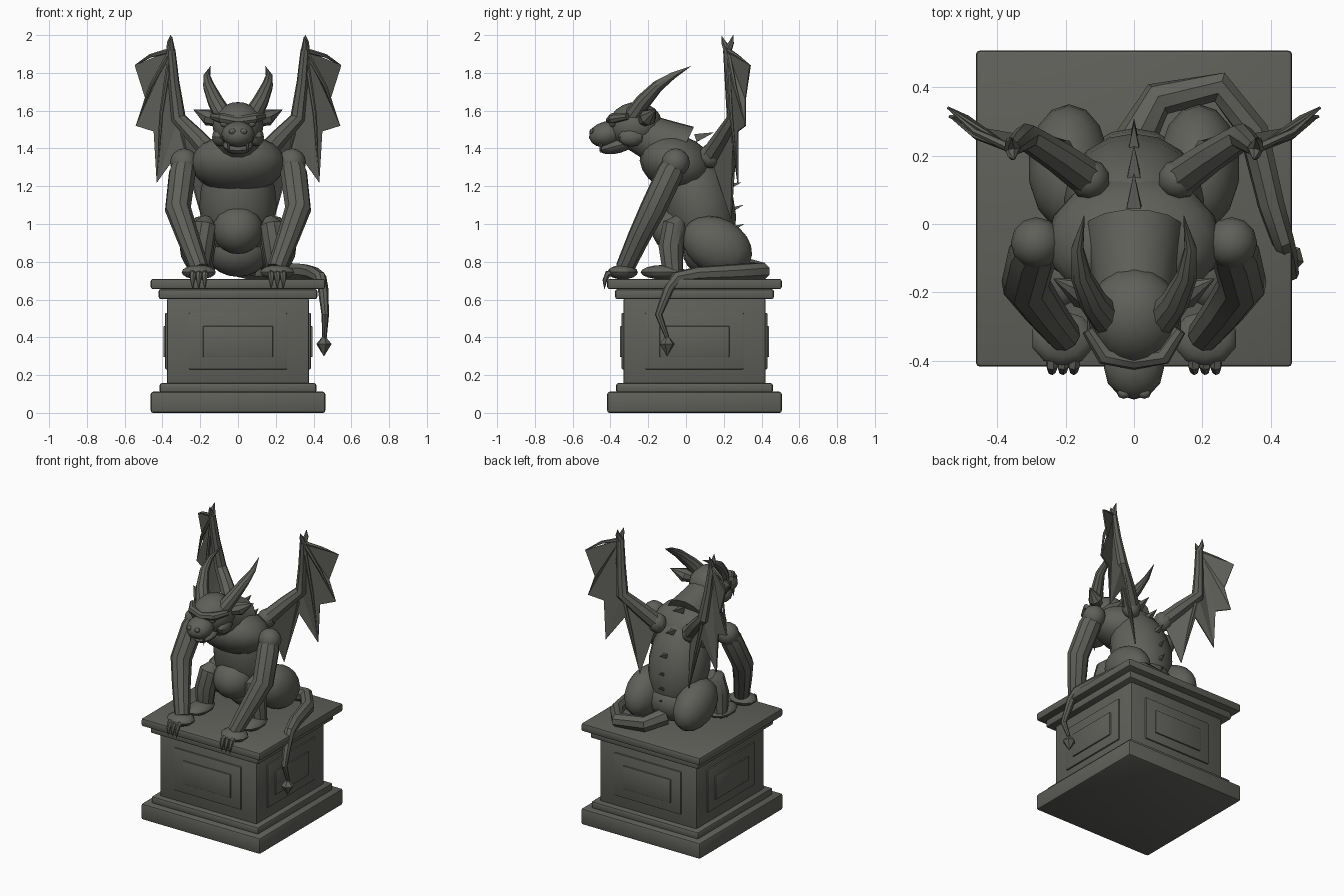
import bpy, bmesh, math
from mathutils import Vector, Matrix

if "Cube" in bpy.data.objects:
    bpy.data.objects.remove(bpy.data.objects["Cube"])

stone = bpy.data.materials.new("dark_stone")
stone.use_nodes = True
STONE = (0.115, 0.117, 0.102, 1)
stone.diffuse_color = STONE
stone.node_tree.nodes["Principled BSDF"].inputs["Base Color"].default_value = STONE


def finish(name, bm, mirror=False, smooth=35):
    bmesh.ops.recalc_face_normals(bm, faces=bm.faces)
    mesh = bpy.data.meshes.new(name)
    bm.to_mesh(mesh)
    bm.free()
    mesh.materials.append(stone)
    ob = bpy.data.objects.new(name, mesh)
    bpy.context.collection.objects.link(ob)
    bpy.ops.object.select_all(action='DESELECT')
    ob.select_set(True)
    bpy.context.view_layer.objects.active = ob
    if smooth:
        bpy.ops.object.shade_smooth_by_angle(angle=math.radians(smooth))
    if mirror:
        mod = ob.modifiers.new("Mirror", 'MIRROR')
        mod.use_mirror_merge = False
    return ob


def block(name, x, y0, y1, z0, z1, bevel=0.012):
    bm = bmesh.new()
    bmesh.ops.create_cube(bm, size=1)
    for v in bm.verts:
        v.co = Vector((v.co.x * 2 * x, (y0 + y1) / 2 + v.co.y * (y1 - y0),
                       (z0 + z1) / 2 + v.co.z * (z1 - z0)))
    bmesh.ops.bevel(bm, geom=bm.edges[:], offset=bevel, segments=2,
                    profile=0.5, affect='EDGES')
    return finish(name, bm)


def ball(name, centre, radii, tilt=0, mirror=False, turn=0, seg=16, rings=10):
    bm = bmesh.new()
    bmesh.ops.create_uvsphere(bm, u_segments=seg, v_segments=rings, radius=1)
    bm.transform(Matrix.Translation(centre) @ Matrix.Rotation(math.radians(turn), 4, 'Z')
                 @ Matrix.Rotation(math.radians(tilt), 4, 'X')
                 @ Matrix.Diagonal((*radii, 1)))
    return finish(name, bm, mirror)


def tube(name, pts, radii, mirror=False, sides=10):
    """Loft rings along a path; a zero radius makes a point."""
    pts = [Vector(p) for p in pts]
    bm = bmesh.new()
    rings = []
    ref = None
    for i, (p, r) in enumerate(zip(pts, radii)):
        a, b = pts[max(i - 1, 0)], pts[min(i + 1, len(pts) - 1)]
        d = (b - a).normalized()
        if ref is None:
            ref = d.orthogonal()
        u = (ref - d * ref.dot(d)).normalized()
        w = d.cross(u)
        ref = u
        r = max(r, 0.001)
        rings.append([bm.verts.new(p + r * (math.cos(t) * u + math.sin(t) * w))
                      for t in (2 * math.pi * k / sides for k in range(sides))])
    for a, b in zip(rings, rings[1:]):
        for k in range(sides):
            n = (k + 1) % sides
            bm.faces.new((a[k], a[n], b[n], b[k]))
    bm.faces.new(rings[0])
    bm.faces.new(rings[-1])
    return finish(name, bm, mirror)


# Pedestal
CY = 0.045
for name, half, z0, z1 in (("plinth_base", 0.462, 0, 0.112),
                           ("plinth_step", 0.415, 0.105, 0.158),
                           ("pedestal_block", 0.376, 0.15, 0.61),
                           ("cornice", 0.42, 0.602, 0.655),
                           ("top_slab", 0.462, 0.655, 0.71)):
    block(name, half, CY - half, CY + half, z0, z1)

# Raised panels on all four sides
for side in range(4):
    for name, half, z0, z1, out in (("outer_panel", 0.26, 0.23, 0.53, 0.386),
                                    ("inner_panel", 0.185, 0.295, 0.46, 0.395)):
        panel = block(name, half, -out, -0.36, z0, z1, 0.006)
        panel.rotation_euler.z = side * math.pi / 2
        panel.location.y = CY

# Trunk
ball("torso", (0, 0.07, 1.1), (0.205, 0.185, 0.32), 14)
ball("chest", (0, -0.05, 1.32), (0.255, 0.2, 0.15), -18)
ball("belly", (0, -0.04, 0.97), (0.135, 0.14, 0.13))
ball("pelvis", (0, 0.13, 0.86), (0.17, 0.15, 0.14))
tube("neck", [(0, -0.02, 1.38), (0, -0.15, 1.44), (0, -0.28, 1.5)], [0.15, 0.125, 0.105], sides=14)

# Head
ball("head", (0, -0.27, 1.52), (0.135, 0.145, 0.125), 10)
ball("muzzle", (0, -0.42, 1.475), (0.088, 0.095, 0.068), 12, seg=12, rings=8)
ball("lower_jaw", (0, -0.36, 1.415), (0.08, 0.1, 0.04), 15, seg=12, rings=8)
tube("brow_ridge", [(-0.135, -0.31, 1.57), (-0.085, -0.385, 1.56), (0, -0.4, 1.545),
                    (0.085, -0.385, 1.56), (0.135, -0.31, 1.57)],
     [0.018, 0.028, 0.026, 0.028, 0.018], sides=8)
ball("eye", (0.07, -0.385, 1.53), (0.025, 0.02, 0.018), mirror=True, seg=10, rings=6)
ball("cheek", (0.095, -0.29, 1.46), (0.045, 0.07, 0.05), mirror=True, seg=10, rings=6)
ball("nostril", (0.03, -0.495, 1.49), (0.02, 0.016, 0.016), mirror=True, seg=8, rings=6)
tube("fang", [(0.05, -0.45, 1.43), (0.052, -0.455, 1.375)], [0.011, 0], True, 6)
tube("ear", [(0.1, -0.23, 1.545), (0.155, -0.2, 1.565), (0.235, -0.16, 1.605)],
     [0.03, 0.046, 0], True, 8)
tube("horn", [(0.075, -0.28, 1.57), (0.12, -0.225, 1.65), (0.155, -0.15, 1.73),
              (0.165, -0.07, 1.785), (0.145, 0.025, 1.835)],
     [0.05, 0.042, 0.031, 0.018, 0], True, 10)

# Arms and hands
ball("shoulder", (0.285, -0.055, 1.325), (0.075, 0.075, 0.075), mirror=True, seg=12, rings=8)
tube("arm", [(0.275, -0.04, 1.36), (0.295, -0.085, 1.27), (0.318, -0.175, 1.08),
             (0.265, -0.25, 0.93), (0.205, -0.325, 0.765)],
     [0.055, 0.072, 0.07, 0.06, 0.05], True, 10)
ball("hand", (0.208, -0.335, 0.745), (0.095, 0.08, 0.038), mirror=True, seg=10, rings=8)
for k in (-1, 0, 1):
    x = 0.208 + 0.032 * k
    tube("finger_claw", [(x, -0.37, 0.745), (x, -0.415, 0.735), (x, -0.43, 0.7), (x, -0.432, 0.655)],
         [0.02, 0.018, 0.012, 0], True, 6)

# Crouched legs
ball("thigh", (0.19, 0.165, 0.885), (0.12, 0.195, 0.145), -28, True, seg=14)
tube("shin", [(0.17, -0.03, 1.02), (0.178, -0.06, 0.99), (0.195, -0.08, 0.88), (0.21, -0.07, 0.74)],
     [0.035, 0.066, 0.068, 0.055], True, 10)
ball("foot", (0.205, -0.12, 0.745), (0.075, 0.12, 0.038), mirror=True, seg=10, rings=8)

# Spine spikes: base position and backward tip
for y, z in ((0.07, 1.465), (0.15, 1.34), (0.215, 1.2), (0.245, 1.08), (0.25, 0.98), (0.24, 0.89)):
    s = 0.03 if z > 1.1 else 0.022
    tube("spine_spike", [(0, y - 0.02, z - 0.01), (0, y + 2.6 * s, z + 0.02)], [s, 0], sides=4)

# Tail curling round and over the slab edge
tube("tail", [(0, 0.24, 0.78), (0.07, 0.365, 0.755), (0.25, 0.4, 0.75), (0.35, 0.27, 0.745),
              (0.4, 0.06, 0.735), (0.435, -0.05, 0.715), (0.45, -0.09, 0.66),
              (0.462, -0.145, 0.52), (0.458, -0.1, 0.4)],
     [0.06, 0.052, 0.048, 0.045, 0.04, 0.034, 0.028, 0.02, 0.012], sides=8)
tube("tail_tip", [(0.455, -0.1, 0.4), (0.455, -0.1, 0.365), (0.455, -0.1, 0.3)], [0.012, 0.042, 0], sides=6)

# Wings: arm bones, thin fingers, scalloped membrane
ROOT, ELBOW, WRIST = (0.13, 0.13, 1.36), (0.315, 0.255, 1.56), (0.355, 0.22, 1.92)
TIPS = [(0.545, 0.34, 1.84), (0.54, 0.315, 1.52), (0.43, 0.275, 1.22)]
LOW = (0.19, 0.24, 1.03)
DIPS = [(0.487, 0.315, 1.66), (0.445, 0.275, 1.49), (0.3, 0.25, 1.4)]
ball("wing_root", ROOT, (0.06, 0.06, 0.065), mirror=True, seg=10, rings=8)
tube("wing_arm", [ROOT, (0.22, 0.195, 1.46), ELBOW, (0.34, 0.235, 1.75), WRIST],
     [0.055, 0.048, 0.04, 0.03, 0.024], True, 8)
tube("wing_claw", [WRIST, (0.355, 0.2, 1.96), (0.35, 0.188, 1.995)], [0.022, 0.014, 0], True, 6)
tube("wing_point", [WRIST, (0.362, 0.24, 1.96), (0.357, 0.25, 2.0)], [0.024, 0.015, 0], True, 6)
for tip in TIPS:
    mid = Vector(WRIST).lerp(Vector(tip), 0.5) + Vector((0.015, -0.01, 0.01))
    tube("wing_finger", [WRIST, mid, tip], [0.014, 0.01, 0.002], True, 6)
tube("wing_strut", [ELBOW, (0.25, 0.25, 1.3), LOW], [0.014, 0.01, 0.002], True, 6)

bm = bmesh.new()
V = {p: bm.verts.new(p) for p in (ROOT, ELBOW, WRIST, LOW, *TIPS, *DIPS)}
t1, t2, t3 = TIPS
d1, d2, d3 = DIPS
for tri in ((WRIST, t1, d1), (WRIST, d1, t2), (WRIST, t2, d2), (WRIST, d2, t3),
            (WRIST, t3, ELBOW), (ELBOW, t3, d3), (ELBOW, d3, LOW), (ELBOW, LOW, ROOT)):
    bm.faces.new([V[p] for p in tri])
membrane = finish("wing_membrane", bm, True, 0)
thick = membrane.modifiers.new("Thickness", 'SOLIDIFY')
thick.thickness = 0.008
thick.offset = 0
